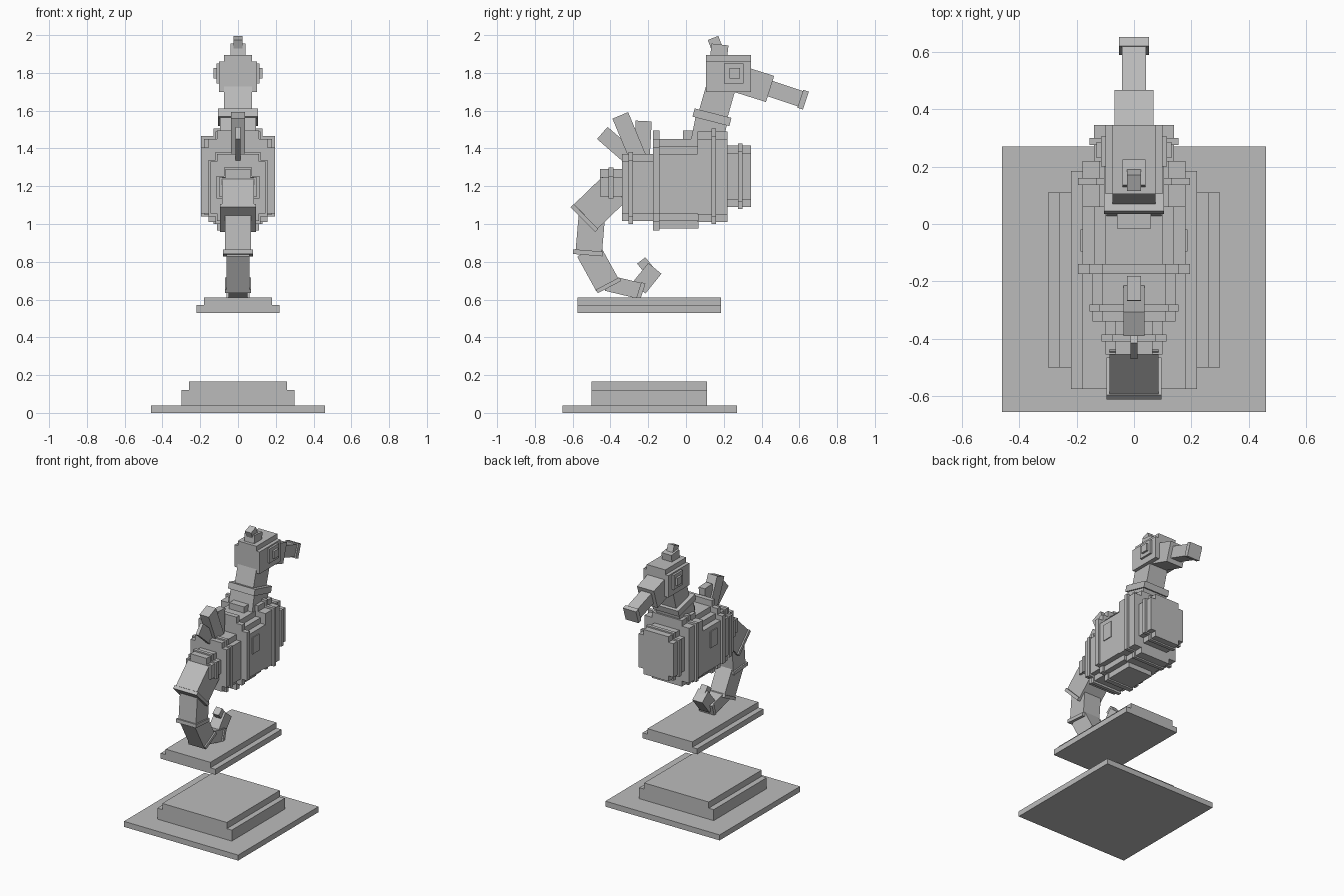
import bpy, bmesh, math
from mathutils import Vector

cube = bpy.data.objects.get("Cube")
if cube:
    bpy.data.objects.remove(cube, do_unlink=True)

stone = bpy.data.materials.new("stone_grey")
stone.use_nodes = True
GREY = (0.5, 0.5, 0.5, 1)
stone.diffuse_color = GREY
stone.node_tree.nodes["Principled BSDF"].inputs["Base Color"].default_value = GREY


def prism(name, points, offset):
    """Extrude a closed planar outline by an offset vector."""
    bm = bmesh.new()
    face = bm.faces.new([bm.verts.new(p) for p in points])
    moved = bmesh.ops.extrude_face_region(bm, geom=[face])["geom"]
    bmesh.ops.translate(bm, vec=offset, verts=[v for v in moved if isinstance(v, bmesh.types.BMVert)])
    bmesh.ops.recalc_face_normals(bm, faces=bm.faces)
    mesh = bpy.data.meshes.new(name)
    bm.to_mesh(mesh)
    bm.free()
    mesh.materials.append(stone)
    obj = bpy.data.objects.new(name, mesh)
    bpy.context.collection.objects.link(obj)
    return obj


def block(name, half, y, z):
    """Upright box, symmetric in x."""
    outline = [(-half, y[0], z[0]), (-half, y[1], z[0]), (-half, y[1], z[1]), (-half, y[0], z[1])]
    prism(name, outline, (2 * half, 0, 0))


def bar(name, start, end, thick, half):
    """Box running between two points of the side plane."""
    a, b = Vector((-half, *start)), Vector((-half, *end))
    d = (b - a).normalized()
    side = Vector((0, -d.z, d.y)) * thick / 2
    prism(name, [a - side, b - side, b + side, a + side], (2 * half, 0, 0))


def barrel(name, y, z, tiers):
    """Body slice with stair-stepped corners; tiers are (half width, inset)."""
    right = []
    for i, (half, inset) in enumerate(tiers):
        if i:
            right.append((half, tiers[i - 1][1]))
        right.append((half, inset))
    lower = [(x, z[0] + t) for x, t in reversed(right)]
    upper = [(x, z[1] - t) for x, t in right]
    loop = lower + upper
    loop += [(-x, h) for x, h in reversed(loop)]
    prism(name, [(x, y[0], h) for x, h in loop], (0, y[1] - y[0], 0))


# Base slabs and floating platform
block("base_slab", 0.46, (-0.655, 0.27), (0, 0.04))
block("pedestal_lower", 0.30, (-0.5, 0.11), (0.04, 0.12))
block("pedestal_upper", 0.26, (-0.5, 0.11), (0.12, 0.165))
block("platform_lower", 0.22, (-0.575, 0.185), (0.53, 0.57))
block("platform_upper", 0.18, (-0.575, 0.185), (0.57, 0.61))

# Body slices and their raised bands
barrel("body_tail_end", (-0.455, -0.33), (1.1, 1.29), [(0.10, 0.045), (0.065, 0)])
barrel("tail_end_band", (-0.41, -0.385), (1.09, 1.30), [(0.113, 0.045), (0.075, 0)])
barrel("body_rear", (-0.34, -0.15), (1.015, 1.37), [(0.145, 0.04), (0.11, 0)])
barrel("rear_band", (-0.305, -0.28), (1.0, 1.38), [(0.155, 0.04), (0.12, 0)])
barrel("body_middle", (-0.16, 0.066), (0.975, 1.45), [(0.18, 0.08), (0.14, 0.04), (0.10, 0)])
barrel("middle_band", (-0.175, -0.14), (0.965, 1.495), [(0.195, 0.09), (0.155, 0.045), (0.11, 0)])
barrel("body_chest", (0.06, 0.22), (1.01, 1.49), [(0.18, 0.04), (0.12, 0)])
barrel("chest_band", (0.135, 0.16), (1.0, 1.505), [(0.195, 0.04), (0.13, 0)])
barrel("body_belly", (0.21, 0.345), (1.09, 1.415), [(0.14, 0.04), (0.10, 0)])
barrel("belly_band", (0.275, 0.30), (1.08, 1.425), [(0.155, 0.04), (0.11, 0)])
block("side_plates", 0.186, (-0.095, -0.02), (1.215, 1.335))
block("neck_saddle", 0.06, (-0.015, 0.07), (1.40, 1.495))

# Neck and collar
bar("neck_lower", (0.1, 1.38), (0.136, 1.56), 0.17, 0.095)
bar("neck_collar", (0.04, 1.59), (0.235, 1.54), 0.045, 0.105)
bar("neck_upper", (0.135, 1.55), (0.195, 1.76), 0.155, 0.075)

# Head with eyes on both sides
block("head", 0.10, (0.105, 0.345), (1.70, 1.86))
block("head_top", 0.075, (0.105, 0.345), (1.86, 1.895))
block("eye_rims", 0.115, (0.2, 0.305), (1.745, 1.85))
block("eyes", 0.13, (0.23, 0.285), (1.77, 1.825))

# Crown
bar("crown_base", (0.17, 1.86), (0.18, 1.95), 0.09, 0.04)
bar("crown_tip", (0.17, 1.915), (0.143, 1.985), 0.06, 0.025)

# Snout
bar("snout_base", (0.27, 1.77), (0.445, 1.715), 0.145, 0.068)
bar("snout_tube", (0.42, 1.725), (0.615, 1.66), 0.085, 0.042)
bar("snout_tip", (0.605, 1.663), (0.635, 1.653), 0.10, 0.052)

# Back fins
bar("fin_rear", (-0.28, 1.34), (-0.443, 1.482), 0.085, 0.012)
bar("fin_middle", (-0.25, 1.34), (-0.348, 1.575), 0.09, 0.037)
bar("fin_front", (-0.235, 1.34), (-0.224, 1.545), 0.085, 0.025)

# Curled tail: segments and joint rings
bar("tail_1", (-0.38, 1.185), (-0.53, 1.04), 0.18, 0.085)
bar("tail_ring_1", (-0.53, 1.04), (-0.546, 1.024), 0.185, 0.095)
bar("tail_2", (-0.496, 1.07), (-0.515, 0.85), 0.14, 0.07)
bar("tail_ring_2", (-0.518, 0.86), (-0.52, 0.835), 0.158, 0.08)
bar("tail_3", (-0.517, 0.86), (-0.415, 0.675), 0.135, 0.06)
bar("tail_ring_3", (-0.415, 0.685), (-0.405, 0.666), 0.14, 0.07)
bar("tail_4", (-0.42, 0.688), (-0.24, 0.645), 0.085, 0.05)
bar("tail_ring_4", (-0.25, 0.65), (-0.228, 0.643), 0.088, 0.06)
bar("tail_5", (-0.25, 0.66), (-0.165, 0.765), 0.09, 0.04)
bar("tail_tip", (-0.18, 0.735), (-0.237, 0.807), 0.055, 0.025)
